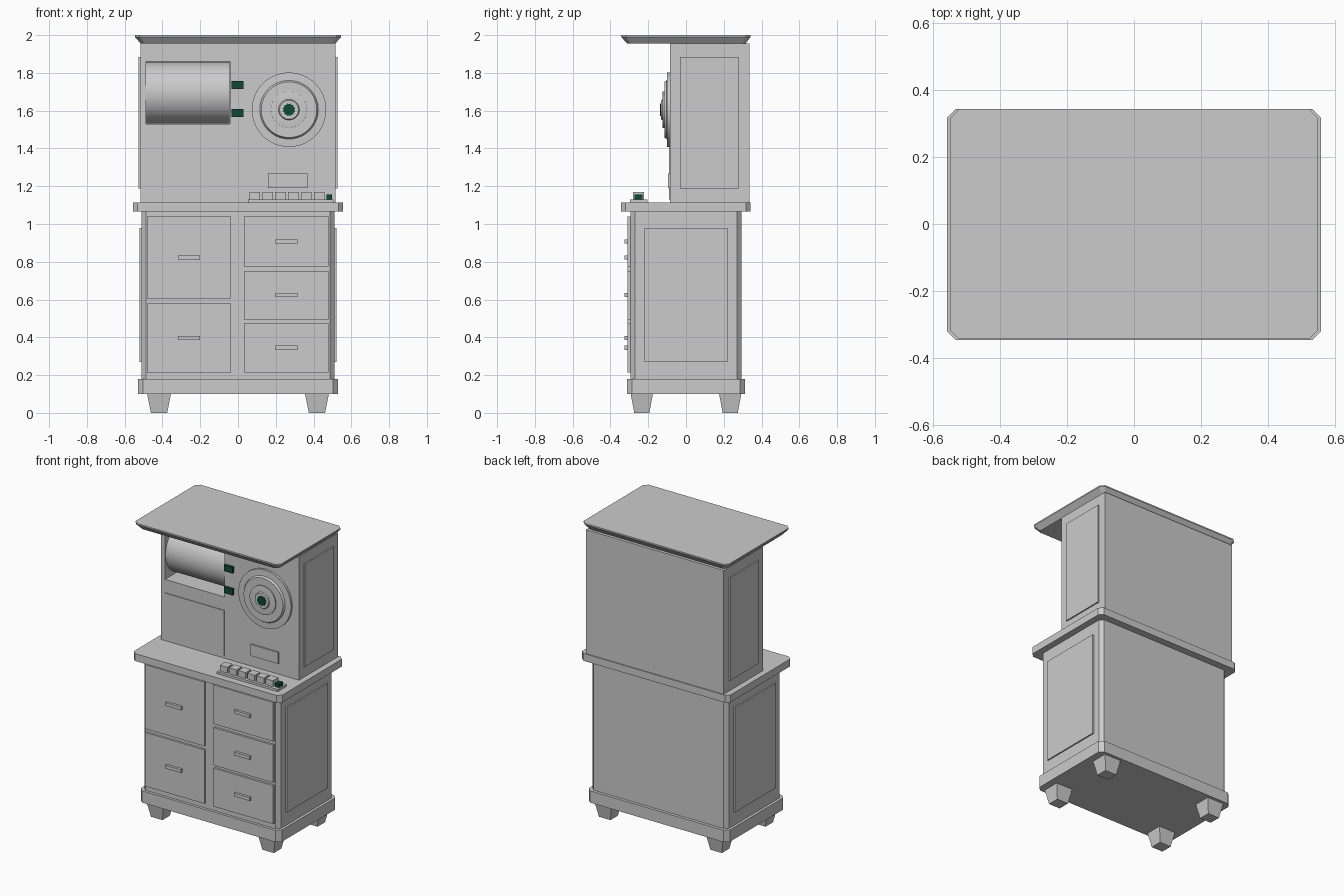
import bpy, bmesh, math
from mathutils import Vector

if "Cube" in bpy.data.objects:
    bpy.data.objects.remove(bpy.data.objects["Cube"], do_unlink=True)


def material(name, rgb):
    m = bpy.data.materials.new(name)
    m.use_nodes = True
    m.diffuse_color = (*rgb, 1)
    m.node_tree.nodes["Principled BSDF"].inputs["Base Color"].default_value = (*rgb, 1)
    return m


GREY = material("plain grey", (0.6, 0.6, 0.6))
GREEN = material("dark green", (0.005, 0.065, 0.033))


def finish(name, bm, mat=GREY, smooth=False):
    bmesh.ops.recalc_face_normals(bm, faces=bm.faces)
    me = bpy.data.meshes.new(name)
    bm.to_mesh(me)
    bm.free()
    me.materials.append(mat)
    ob = bpy.data.objects.new(name, me)
    bpy.context.collection.objects.link(ob)
    if smooth:
        bpy.ops.object.select_all(action='DESELECT')
        ob.select_set(True)
        bpy.context.view_layer.objects.active = ob
        bpy.ops.object.shade_smooth_by_angle(angle=math.radians(30))
    return ob


def loft(name, rings, mat=GREY):
    """Closed solid through rings that share a point count."""
    bm = bmesh.new()
    vs = [[bm.verts.new(p) for p in ring] for ring in rings]
    n = len(vs[0])
    for a, b in zip(vs, vs[1:]):
        for i in range(n):
            j = (i + 1) % n
            bm.faces.new((a[i], a[j], b[j], b[i]))
    bm.faces.new(vs[0][::-1])
    bm.faces.new(vs[-1])
    return finish(name, bm, mat)


def rect(x0, x1, y0, y1, z):
    return [(x0, y0, z), (x1, y0, z), (x1, y1, z), (x0, y1, z)]


def cut_rect(hx, y0, y1, c, z):
    """Rectangle outline with its four corners cut off by c."""
    return [(-hx + c, y0, z), (hx - c, y0, z), (hx, y0 + c, z), (hx, y1 - c, z),
            (hx - c, y1, z), (-hx + c, y1, z), (-hx, y1 - c, z), (-hx, y0 + c, z)]


def box(name, x0, x1, y0, y1, z0, z1, mat=GREY):
    return loft(name, [rect(x0, x1, y0, y1, z0), rect(x0, x1, y0, y1, z1)], mat)


def slab(name, hx, y0, y1, c, z0, z1):
    return loft(name, [cut_rect(hx, y0, y1, c, z0), cut_rect(hx, y0, y1, c, z1)])


def lathe(name, profile, centre, axis, steps=64, mat=GREY):
    """Turn (radius, distance along axis) points round an axis."""
    bm = bmesh.new()
    c, ax = Vector(centre), Vector(axis)
    vs = [bm.verts.new(c + ax * d + Vector((0, 0, r))) for r, d in profile]
    es = [bm.edges.new(e) for e in zip(vs, vs[1:])]
    bmesh.ops.spin(bm, geom=vs + es, cent=c, axis=ax, angle=2 * math.pi,
                   steps=steps, use_merge=True)
    bmesh.ops.remove_doubles(bm, verts=bm.verts, dist=1e-5)
    return finish(name, bm, mat, smooth=True)


# Tapered feet
for sx, side in ((-1, "right"), (1, "left")):
    for sy, end in ((-1, "front"), (1, "back")):
        cx, cy = sx * 0.418, sy * 0.234
        loft(f"{end}_{side}_foot", [rect(cx - h, cx + h, cy - h * 0.93, cy + h * 0.93, z)
                                    for h, z in ((0.043, 0), (0.063, 0.1))])

# Lower cabinet: plinth, carcass and counter
slab("plinth", 0.53, -0.313, 0.313, 0.028, 0.1, 0.18)
slab("lower_cabinet", 0.512, -0.295, 0.293, 0.024, 0.18, 1.065)
slab("counter", 0.557, -0.345, 0.342, 0.025, 1.065, 1.115)

# Drawers with bar pulls: x range, z range, pull height
drawers = [(-0.482, -0.036, 0.605, 1.04, 0.822), (-0.482, -0.036, 0.215, 0.58, 0.397),
           (0.033, 0.48, 0.775, 1.04, 0.907), (0.033, 0.48, 0.495, 0.75, 0.624),
           (0.033, 0.48, 0.215, 0.475, 0.345)]
for i, (x0, x1, z0, z1, zh) in enumerate(drawers, 1):
    box(f"drawer_{i}", x0, x1, -0.309, -0.29, z0, z1)
    xc = (x0 + x1) / 2
    box(f"drawer_pull_{i}", xc - 0.059, xc + 0.059, -0.326, -0.305, zh - 0.011, zh + 0.011)

# Upper cabinet with an opening cut for the drum
upper = box("upper_cabinet", -0.517, 0.517, -0.085, 0.335, 1.115, 1.955)
cutter = box("drum_opening_cutter", -0.488, -0.043, -0.2, 0.26, 1.53, 1.86)
cutter.hide_render = True
mod = upper.modifiers.new("opening", 'BOOLEAN')
mod.operation = 'DIFFERENCE'
mod.solver = 'EXACT'
mod.object = cutter
bpy.ops.object.select_all(action='DESELECT')
upper.select_set(True)
bpy.context.view_layer.objects.active = upper
bpy.ops.object.modifier_apply(modifier=mod.name)
bpy.data.objects.remove(cutter, do_unlink=True)

# Flared cornice
loft("cornice", [cut_rect(0.515, -0.312, 0.315, 0.02, 1.955),
                 cut_rect(0.546, -0.343, 0.342, 0.025, 1.991),
                 cut_rect(0.546, -0.343, 0.342, 0.025, 2.0)])

# Raised side panels
for s, side in ((-1, "right"), (1, "left")):
    xs = sorted((s * 0.505, s * 0.521))
    box(f"{side}_lower_panel", *xs, -0.22, 0.22, 0.27, 0.98)
    xs = sorted((s * 0.51, s * 0.526))
    box(f"{side}_upper_panel", *xs, -0.033, 0.277, 1.188, 1.885)

# Drum lying across the opening
lathe("drum", [(0, -0.221), (0.164, -0.221), (0.164, 0.221), (0, 0.221)],
      (-0.2655, 0.083, 1.695), (1, 0, 0))

# Front plates
box("lower_front_plate", -0.488, -0.043, -0.09, -0.08, 1.13, 1.44)
box("small_front_plate", 0.16, 0.368, -0.096, -0.08, 1.19, 1.267)

# Stepped dial with a toothed hub
dial = (0.27, 0, 1.605)
lathe("dial", [(0.197, 0.08), (0.197, 0.1), (0.155, 0.102), (0.147, 0.115), (0.097, 0.115),
               (0.097, 0.123), (0.085, 0.125), (0.055, 0.125), (0.05, 0.132), (0, 0.132)],
      dial, (0, -1, 0))
hub = [(0.034 if i % 2 else 0.029, i * math.pi / 12) for i in range(24)]
loft("dial_hub", [[(dial[0] + r * math.cos(a), y, dial[2] + r * math.sin(a)) for r, a in hub]
                  for y in (-0.125, -0.137)], GREEN)

# Green latches beside the drum
for i, z in enumerate((1.735, 1.587), 1):
    box(f"latch_{i}", -0.034, 0.03, -0.102, -0.08, z - 0.021, z + 0.021, GREEN)

# Key tray on the counter
box("key_tray", 0.052, 0.506, -0.297, -0.203, 1.11, 1.13)
for i in range(6):
    x = 0.06 + 0.0685 * i
    box(f"key_{i + 1}", x, x + 0.056, -0.28, -0.222, 1.125, 1.17)
box("green_key", 0.469, 0.498, -0.272, -0.23, 1.125, 1.155, GREEN)
